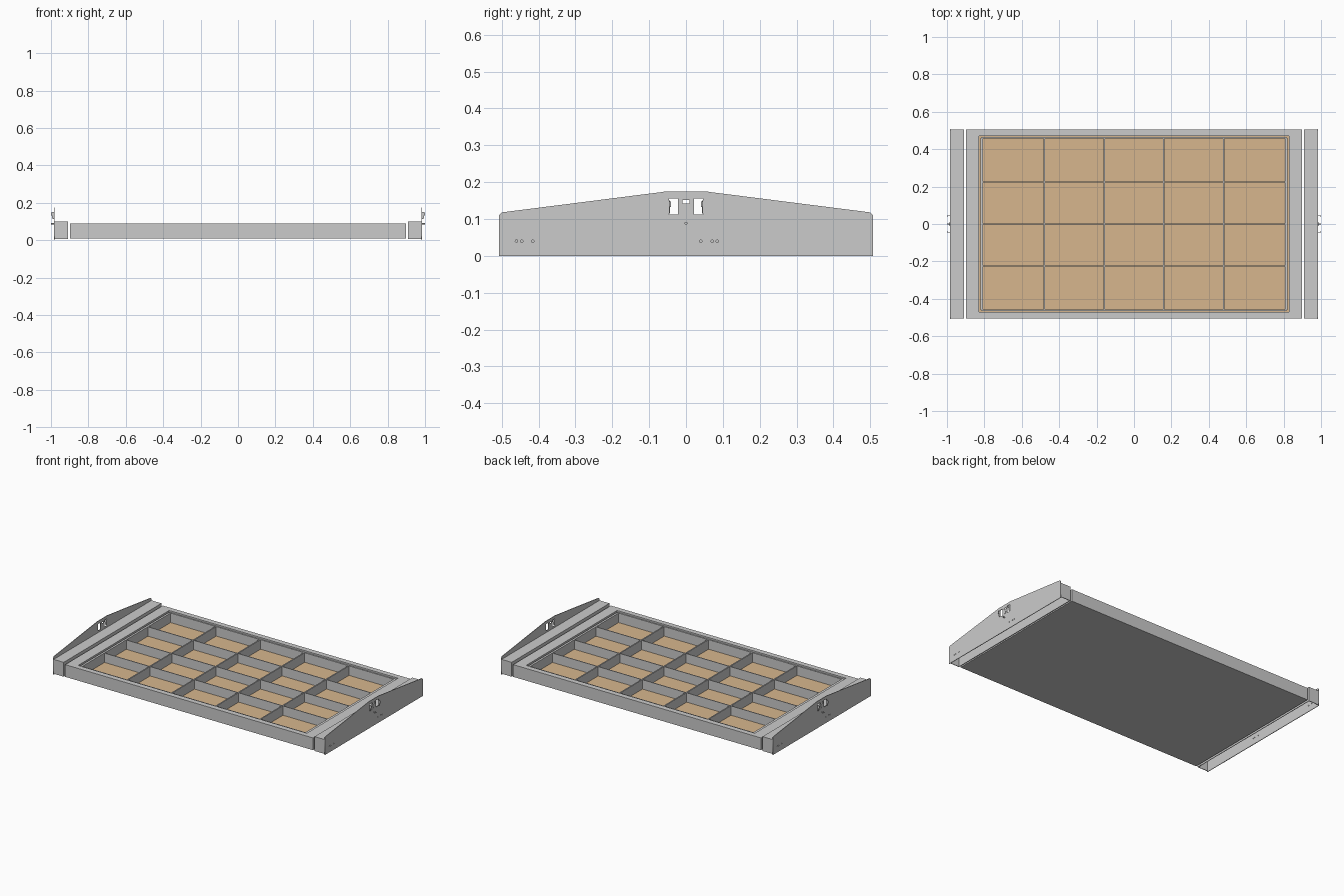
import bpy, bmesh, math
from mathutils import Matrix

if "Cube" in bpy.data.objects:
    bpy.data.objects.remove(bpy.data.objects["Cube"])

wood = bpy.data.materials.new("wood_tan")
wood.diffuse_color = (0.68, 0.47, 0.27, 1)
wood.use_nodes = True
wood.node_tree.nodes["Principled BSDF"].inputs["Base Color"].default_value = wood.diffuse_color
HALF_TURN = Matrix.Rotation(math.pi, 4, 'Z')


def add_mesh(name, bm, mat=None):
    me = bpy.data.meshes.new(name)
    bm.normal_update()
    bm.to_mesh(me)
    bm.free()
    ob = bpy.data.objects.new(name, me)
    bpy.context.collection.objects.link(ob)
    if mat:
        me.materials.append(mat)
    return ob


def boxes(name, items, mat=None):
    """Each item is (x0, x1, y0, y1, z0, z1)."""
    bm = bmesh.new()
    for x0, x1, y0, y1, z0, z1 in items:
        m = Matrix.Translation(((x0 + x1) / 2, (y0 + y1) / 2, (z0 + z1) / 2))
        m = m @ Matrix.Diagonal((x1 - x0, y1 - y0, z1 - z0, 1))
        bmesh.ops.create_cube(bm, size=1, matrix=m)
    return add_mesh(name, bm, mat)


def other_end(ob, name):
    """Copy a right-hand part to the left end by a half turn."""
    cp = bpy.data.objects.new(name, ob.data)
    cp.matrix_world = HALF_TURN @ ob.matrix_world
    bpy.context.collection.objects.link(cp)


def rect(y0, y1, z0, z1):
    return [(y0, z0), (y1, z0), (y1, z1), (y0, z1)]


def ring(y, z, r, n=16):
    return [(y + r * math.cos(2 * math.pi * i / n),
             z + r * math.sin(2 * math.pi * i / n)) for i in range(n)]


def sheet(name, loops, x, thick):
    """Flat sheet in the yz plane; loops after the first are holes."""
    cu = bpy.data.curves.new(name, 'CURVE')
    cu.dimensions = '2D'
    cu.fill_mode = 'BOTH'
    cu.extrude = thick / 2
    for loop in loops:
        sp = cu.splines.new('POLY')
        sp.points.add(len(loop) - 1)
        for p, (a, b) in zip(sp.points, loop):
            p.co = (a, b, 0, 1)
        sp.use_cyclic_u = True
    tmp = bpy.data.objects.new(name + "_curve", cu)
    bpy.context.collection.objects.link(tmp)
    dg = bpy.context.evaluated_depsgraph_get()
    me = bpy.data.meshes.new_from_object(tmp.evaluated_get(dg))
    bpy.data.objects.remove(tmp)
    me.transform(Matrix(((0, 0, 1, x), (1, 0, 0, 0), (0, 1, 0, 0), (0, 0, 0, 1))))
    me.name = name
    ob = bpy.data.objects.new(name, me)
    bpy.context.collection.objects.link(ob)
    return ob


# tray: base plate and wide rim
X, Y, OX, OY = 0.898, 0.506, 0.829, 0.471
boxes("tray_base", [(-X, X, -Y, Y, 0.008, 0.014)])
boxes("tray_rim", [(-X, -OX, -Y, Y, 0.014, 0.088), (OX, X, -Y, Y, 0.014, 0.088),
                   (-OX, OX, -Y, -OY, 0.014, 0.088), (-OX, OX, OY, Y, 0.014, 0.088)])

# wooden floor
boxes("wood_floor", [(-OX, OX, -OY, OY, 0.014, 0.02)], wood)

# compartment grid, 5 x 4 cells
BX, BY, Z0, Z1 = 0.815, 0.46, 0.02, 0.082
walls = [(s * BX - 0.007, s * BX + 0.007, -BY, BY, Z0, Z1) for s in (-1, 1)]
walls += [(-BX, BX, s * BY - 0.004, s * BY + 0.004, Z0, Z1) for s in (-1, 1)]
boxes("compartment_box", walls)
boxes("cross_dividers", [(x - 0.004, x + 0.004, -BY, BY, Z0, Z1)
                         for x in (-0.481, -0.16, 0.16, 0.481)])
boxes("long_dividers", [(-BX, BX, y - 0.0025, y + 0.0025, Z0, Z1 - 0.001)
                        for y in (-0.225, 0, 0.225)])

# end channel, open underneath
C0, C1, T = 0.909, 0.981, 0.004
channel = boxes("right_channel", [
    (C0, C1, -Y, Y, 0.1 - T, 0.1), (C0, C0 + T, -Y, Y, 0.006, 0.1 - T),
    (C0 + T, C1, -Y, -Y + T, 0.006, 0.1 - T), (C0 + T, C1, Y - T, Y, 0.006, 0.1 - T)])
other_end(channel, "left_channel")

# peaked end plate with windows, slot and screw holes
outline = [(-0.507, 0), (0.507, 0), (0.507, 0.11), (0.5, 0.118), (0.067, 0.173),
           (0.055, 0.175), (-0.055, 0.175), (-0.067, 0.173), (-0.5, 0.118), (-0.507, 0.11)]
holes = [rect(-0.046, -0.022, 0.112, 0.156), rect(0.022, 0.046, 0.112, 0.156),
         rect(-0.009, 0.009, 0.142, 0.152)]
holes += [ring(y, 0.04, 0.0035, 12) for y in (-0.46, -0.446, -0.416, 0.04, 0.071, 0.085)]
plate = sheet("right_end_plate", [outline] + holes, 0.983, 0.004)
other_end(plate, "left_end_plate")

# bent tabs at the outer side of each window, with a small hook
tabs = []
for s in (-1, 1):
    ya, yb = sorted((s * 0.046, s * 0.043))
    yc, yd = sorted((s * 0.046, s * 0.041))
    tabs += [(0.983, 0.994, ya, yb, 0.115, 0.15), (0.994, 1.0, yc, yd, 0.132, 0.147)]
other_end(boxes("right_tabs", tabs), "left_tabs")

# centre button and locating pin
bm = bmesh.new()
for z, r, x1 in ((0.123, 0.01, 0.987), (0.088, 0.004, 1.0)):
    m = Matrix.Translation(((0.981 + x1) / 2, 0, z)) @ Matrix.Rotation(math.pi / 2, 4, 'Y')
    bmesh.ops.create_cone(bm, cap_ends=True, segments=20, radius1=r, radius2=r,
                          depth=x1 - 0.981, matrix=m)
other_end(add_mesh("right_pins", bm), "left_pins")
